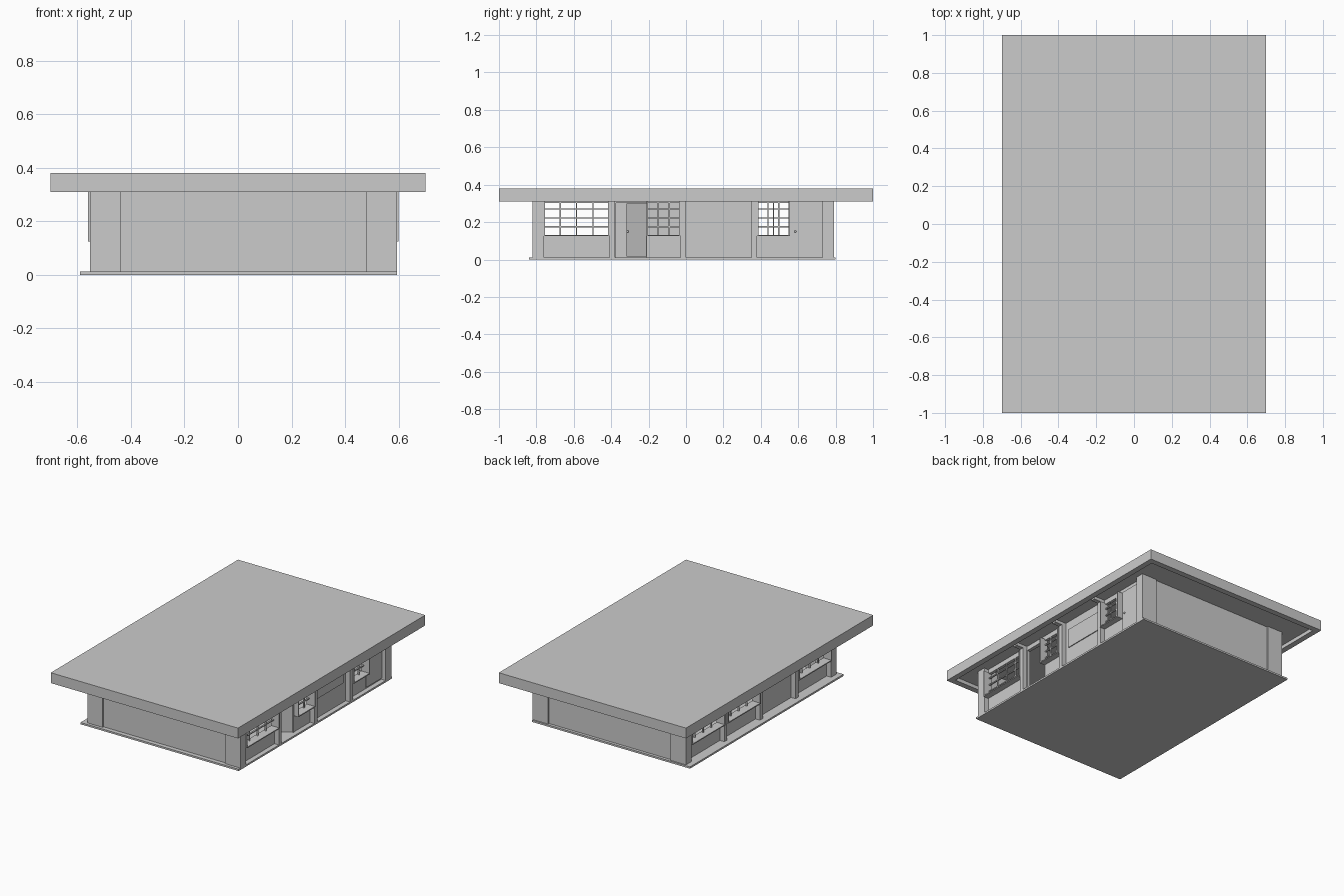
import bpy, bmesh, math
from mathutils import Matrix, Vector

if "Cube" in bpy.data.objects:
    bpy.data.objects.remove(bpy.data.objects["Cube"])

grey = bpy.data.materials.new("plain_grey")
grey.diffuse_color = (0.6, 0.6, 0.6, 1)
grey.use_nodes = True
grey.node_tree.nodes["Principled BSDF"].inputs["Base Color"].default_value = grey.diffuse_color

CX = 0.02                      # the house sits slightly right of the roof centre
FLOOR, HEAD, CEIL = 0.012, 0.31, 0.335
SILL = 0.125
PILLAR, WALL, FRAME = 0.573, 0.54, 0.58   # distances from CX


def finish(name, bm):
    me = bpy.data.meshes.new(name)
    bm.to_mesh(me)
    bm.free()
    me.materials.append(grey)
    ob = bpy.data.objects.new(name, me)
    bpy.context.collection.objects.link(ob)
    return ob


def boxes(name, items):
    """One object from boxes given as (x0, x1, y0, y1, z0, z1)."""
    bm = bmesh.new()
    for x0, x1, y0, y1, z0, z1 in items:
        size = Matrix.Diagonal((abs(x1 - x0), abs(y1 - y0), abs(z1 - z0), 1))
        mid = Vector(((x0 + x1) / 2, (y0 + y1) / 2, (z0 + z1) / 2))
        bmesh.ops.create_cube(bm, size=1, matrix=Matrix.Translation(mid) @ size)
    return finish(name, bm)


def knob(name, loc):
    bm = bmesh.new()
    bmesh.ops.create_uvsphere(bm, u_segments=10, v_segments=6, radius=0.006,
                              matrix=Matrix.Translation(loc))
    return finish(name, bm)


def window(name, s, y0, y1, panes):
    """Open lattice with a thin projecting surround."""
    a, b, o = CX + s * (WALL - 0.02), CX + s * WALL, CX + s * FRAME
    t = 0.007
    m = CX + s * (WALL - 0.010)
    parts = [(a, o, y0, y0 + t, SILL, HEAD), (a, o, y1 - t, y1, SILL, HEAD),
             (a, o, y0, y1, SILL, SILL + t), (a, b, y0, y1, HEAD - t, HEAD)]
    for i in range(1, panes):
        y = y0 + (y1 - y0) * i / panes
        parts.append((m, b, y - t / 2, y + t / 2, SILL, HEAD))
    for z in (0.175, 0.222, 0.27):
        parts.append((m, b, y0, y1, z - t / 2, z + t / 2))
    boxes(name, parts)


# floor slab
boxes("floor_slab", [(-0.59, 0.593, -0.84, 0.80, 0, FLOOR)])

# roof with a recessed underside behind the fascia lip
bm = bmesh.new()
bmesh.ops.create_cube(bm, size=1, matrix=Matrix.Translation((0, 0, 0.345))
                      @ Matrix.Diagonal((1.4, 2.0, 0.07, 1)))
bm.normal_update()
under = [f for f in bm.faces if f.normal.z < -0.9]
bmesh.ops.inset_region(bm, faces=under, thickness=0.055)
ring = bmesh.ops.extrude_face_region(bm, geom=under)
bmesh.ops.translate(bm, vec=(0, 0, CEIL - HEAD),
                    verts=[g for g in ring["geom"] if isinstance(g, bmesh.types.BMVert)])
bmesh.ops.delete(bm, geom=[f for f in under if f.is_valid], context="FACES")
bmesh.ops.recalc_face_normals(bm, faces=bm.faces)
finish("roof", bm)

# corner piers
piers = []
for s in (-1, 1):
    for y0, y1 in ((-0.82, -0.76), (0.73, 0.79)):
        piers.append((CX + s * (PILLAR - 0.115), CX + s * PILLAR, y0, y1, FLOOR, CEIL))
boxes("corner_piers", piers)

# end walls, set slightly back from the piers
inner = PILLAR - 0.115
boxes("front_wall", [(CX - inner, CX + inner, -0.81, -0.79, FLOOR, CEIL)])
boxes("back_wall", [(CX - inner, CX + inner, 0.76, 0.78, FLOOR, CEIL)])

# side pillars and the roof beams above them
pillars, beams = [], []
for s in (-1, 1):
    for y0, y1 in ((-0.41, -0.38), (-0.03, 0.0), (0.35, 0.38)):
        pillars.append((CX + s * (WALL - 0.02), CX + s * PILLAR, y0, y1, FLOOR, CEIL))
        beams.append((CX + s * PILLAR, s * 0.645, y0, y1, HEAD + 0.004, CEIL))
boxes("side_pillars", pillars)
boxes("roof_beams", beams)

# side walls: kind of each bay between pillars
right = [(-0.76, -0.41, "window", 4), (-0.38, -0.21, "open", 0),
         (-0.21, -0.03, "window", 3), (0.0, 0.35, "solid", 0),
         (0.38, 0.555, "window", 3), (0.555, 0.73, "solid", 0)]
left = [(-0.76, -0.41, "window", 4), (-0.38, -0.03, "solid", 0),
        (0.0, 0.35, "window", 4), (0.38, 0.73, "window", 4)]
for side, s, bays in (("right", 1, right), ("left", -1, left)):
    a, b = CX + s * (WALL - 0.02), CX + s * WALL
    wall = []
    for i, (y0, y1, kind, panes) in enumerate(bays):
        if kind == "solid":
            wall.append((a, b, y0, y1, FLOOR, CEIL))
            continue
        wall.append((a, b, y0, y1, HEAD, CEIL))
        if kind == "window":
            wall.append((a, b, y0, y1, FLOOR, SILL))
            window(f"{side}_window_{i + 1}", s, y0, y1, panes)
    boxes(f"{side}_wall", wall)

# notice panel on the right wall
xw = CX + WALL
boxes("wall_panel", [(xw, xw + 0.006, 0.03, 0.32, 0.145, 0.275)])

# closed door
boxes("closed_door", [(xw, xw + 0.006, 0.56, 0.727, 0.022, HEAD)])
knob("closed_door_knob", (xw + 0.010, 0.585, 0.15))

# open door, swung inward about its hinge
door = boxes("open_door", [(-0.008, 0, -0.168, 0, 0.015, 0.30)])
handle = knob("open_door_knob", (0.004, -0.155, 0.15))
for ob in (door, handle):
    ob.location = (xw - 0.004, -0.212, 0)
    ob.rotation_euler.z = math.radians(-51)

# door frame of the open doorway
boxes("door_frame", [(xw - 0.02, xw + 0.004, -0.38, -0.373, FLOOR, HEAD),
                     (xw - 0.02, xw + 0.004, -0.212, -0.205, FLOOR, HEAD),
                     (xw - 0.02, xw + 0.004, -0.38, -0.205, 0.302, HEAD)])
